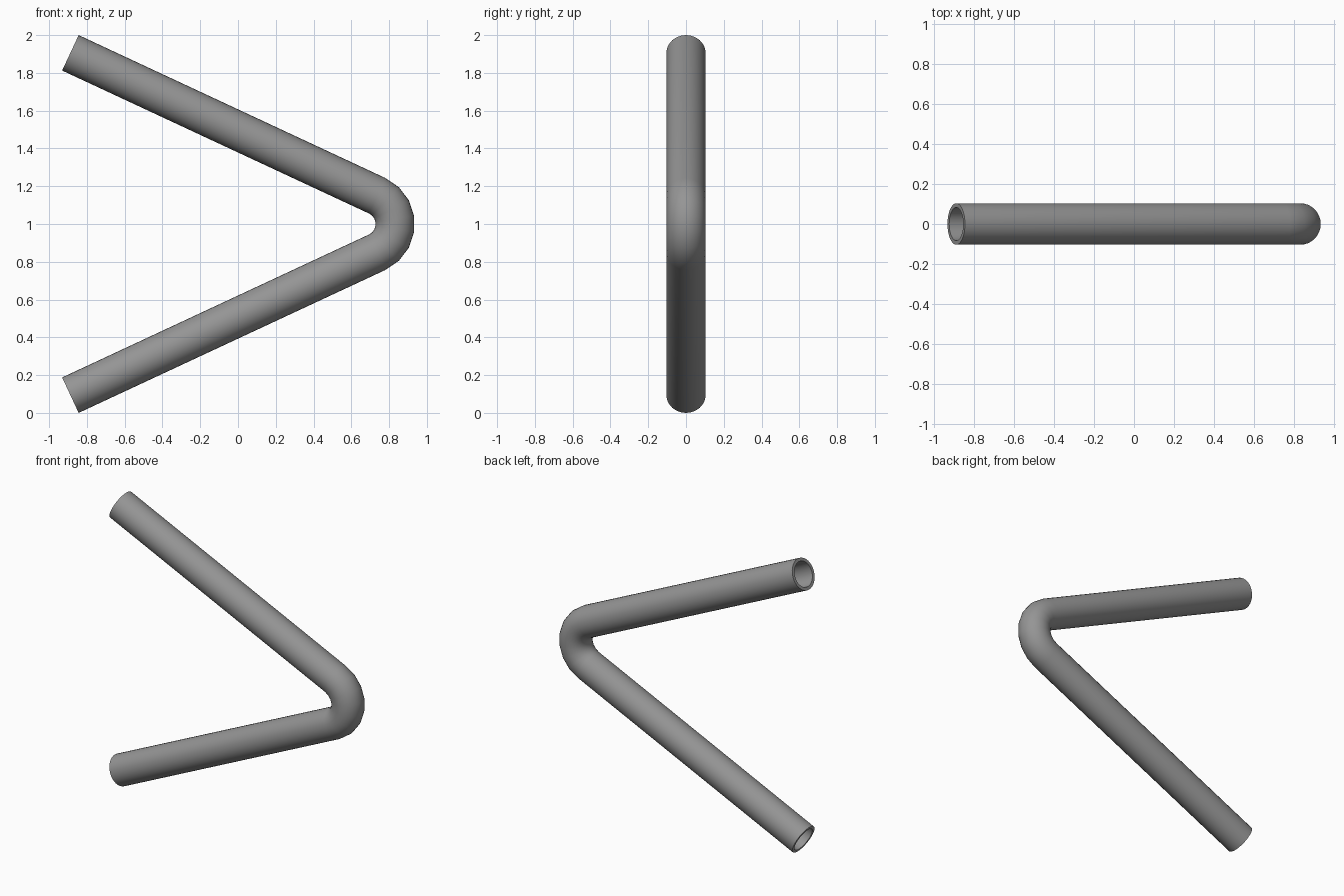
import bpy, bmesh
from math import sin, cos, pi, radians

if "Cube" in bpy.data.objects:
    bpy.data.objects.remove(bpy.data.objects["Cube"])

R_OUT, R_IN = 0.1035, 0.083         # pipe wall
BEND, CX, CZ = 0.165, 0.667, 1.0    # bend radius and centre
LEG, STEPS, SIDES = 65, 7, 32       # half bend angle, bend segments, pipe sides

# Path stations: (x, z, angle of the ring plane)
a = radians(LEG)
end_x, end_z = -0.931 + R_OUT * sin(radians(25)), R_OUT * sin(a)
path = [(end_x, end_z, -a)]
for i in range(STEPS + 1):
    t = -a + 2 * a * i / STEPS
    path.append((CX + BEND * cos(t), CZ + BEND * sin(t), t))
path.append((end_x, 2 - end_z, a))

bm = bmesh.new()


def ring(x, z, t, r):
    return [bm.verts.new((x + r * cos(u) * cos(t), r * sin(u), z + r * cos(u) * sin(t)))
            for u in (2 * pi * k / SIDES for k in range(SIDES))]


def bridge(p, q):
    for k in range(SIDES):
        n = (k + 1) % SIDES
        bm.faces.new((p[k], p[n], q[n], q[k]))


# Outer and inner walls
outer = [ring(*s, R_OUT) for s in path]
inner = [ring(*s, R_IN) for s in path]
for wall in (outer, inner):
    for p, q in zip(wall, wall[1:]):
        bridge(p, q)

# Open end rims
for e in (0, -1):
    bridge(outer[e], inner[e])

bmesh.ops.recalc_face_normals(bm, faces=bm.faces)
mesh = bpy.data.meshes.new("bent_pipe")
bm.to_mesh(mesh)
bm.free()

# Dark grey metal
metal = bpy.data.materials.new("dark_grey")
metal.diffuse_color = (0.3, 0.3, 0.3, 1)
metal.use_nodes = True
metal.node_tree.nodes["Principled BSDF"].inputs["Base Color"].default_value = metal.diffuse_color
mesh.materials.append(metal)

pipe = bpy.data.objects.new("bent_pipe", mesh)
bpy.context.collection.objects.link(pipe)
bpy.context.view_layer.objects.active = pipe
pipe.select_set(True)
bpy.ops.object.shade_smooth_by_angle(angle=radians(40))
